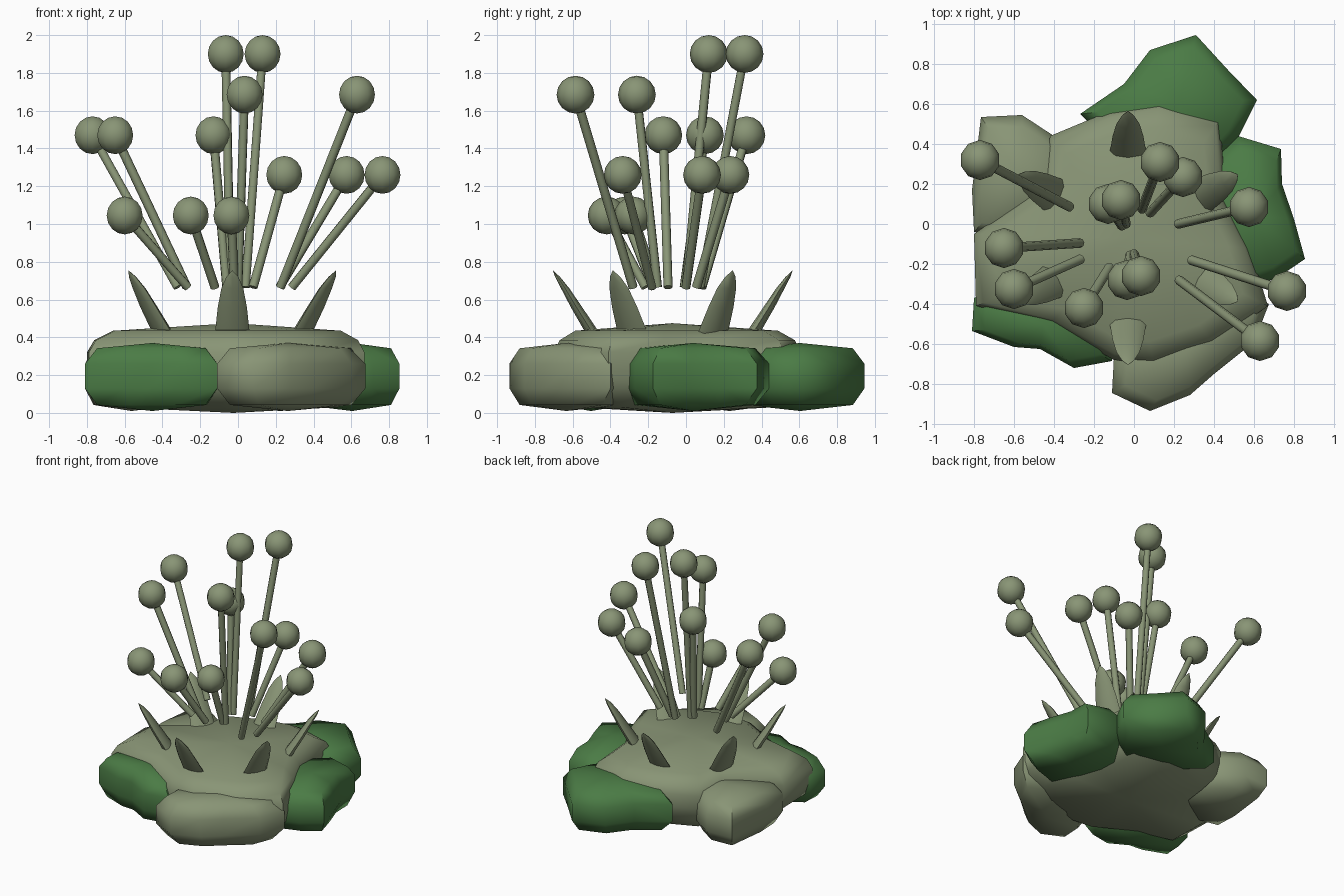
import bpy, bmesh, math
from mathutils import Vector

if "Cube" in bpy.data.objects:
    bpy.data.objects.remove(bpy.data.objects["Cube"])


def material(name, rgb):
    m = bpy.data.materials.new(name)
    m.diffuse_color = (*rgb, 1)
    m.use_nodes = True
    m.node_tree.nodes["Principled BSDF"].inputs["Base Color"].default_value = m.diffuse_color
    return m


OLIVE = material("olive", (0.25, 0.30, 0.18))
GREEN = material("green", (0.07, 0.20, 0.06))


def finish(name, bm, mat, angle=60):
    bmesh.ops.recalc_face_normals(bm, faces=bm.faces)
    me = bpy.data.meshes.new(name)
    bm.to_mesh(me)
    bm.free()
    me.materials.append(mat)
    ob = bpy.data.objects.new(name, me)
    bpy.context.collection.objects.link(ob)
    bpy.ops.object.select_all(action='DESELECT')
    ob.select_set(True)
    bpy.context.view_layer.objects.active = ob
    bpy.ops.object.shade_smooth_by_angle(angle=math.radians(angle))
    return ob


def loft(bm, rings, low, high):
    """Skin a stack of rings, closed with a pole at each end."""
    loops = [[bm.verts.new(p) for p in r] for r in rings]
    n = len(loops[0])
    for a, b in zip(loops, loops[1:]):
        for i in range(n):
            j = (i + 1) % n
            bm.faces.new((a[i], a[j], b[j], b[i]))
    for pole, ring in ((low, loops[0]), (high, loops[-1])):
        v = bm.verts.new(pole)
        for i in range(n):
            bm.faces.new((v, ring[i], ring[(i + 1) % n]))


def pad(name, outline, profile, z_low, z_high, mat):
    """Puffy slab: a plan outline scaled through a height profile."""
    cx = sum(p[0] for p in outline) / len(outline)
    cy = sum(p[1] for p in outline) / len(outline)
    rings = [[(cx + (x - cx) * s, cy + (y - cy) * s, z) for x, y in outline]
             for z, s in profile]
    bm = bmesh.new()
    loft(bm, rings, (cx, cy, z_low), (cx, cy, z_high))
    finish(name, bm, mat)


# Central cushion
pad("central_cushion",
    [(-.80, -.05), (-.79, -.41), (-.42, -.50), (-.10, -.68), (.10, -.70), (.40, -.60),
     (.67, -.41), (.58, -.12), (.46, .12), (.43, .52), (.13, .61), (-.12, .565),
     (-.42, .44), (-.45, .20)],
    [(.03, .80), (.13, .97), (.22, 1), (.32, 1), (.385, .95), (.435, .82)], 0, .475, OLIVE)

# Lobes around the cushion
LOBE = [(.042, .82), (.13, 1), (.26, 1), (.342, .82)]
lobes = {
    "back_lobe": (GREEN, [(-.27, .55), (-.05, .70), (.08, .87), (.31, .945), (.47, .77),
                          (.615, .62), (.52, .43), (.35, .25), (.0, .30)]),
    "right_lobe": (GREEN, [(.52, .44), (.735, .375), (.74, .20), (.80, .025), (.855, -.175),
                           (.715, -.27), (.5, -.34), (.28, -.15), (.30, .25)]),
    "front_left_lobe": (GREEN, [(-.80, -.37), (-.81, -.535), (-.60, -.615), (-.47, -.625),
                                (-.30, -.72), (-.11, -.685), (-.10, -.45), (-.30, -.28),
                                (-.6, -.26)]),
    "back_left_lobe": (OLIVE, [(-.765, .535), (-.56, .545), (-.40, .44), (-.25, .25),
                               (-.32, .02), (-.60, -.08), (-.80, -.04), (-.81, .17)]),
    "front_lobe": (OLIVE, [(-.10, -.66), (-.11, -.845), (.08, -.935), (.28, -.855),
                           (.40, -.75), (.60, -.59), (.675, -.40), (.45, -.28), (.10, -.38)]),
}
for name, (mat, outline) in lobes.items():
    pad(name, outline, LOBE, .01, .37, mat)

# Six flattened spikes leaning outward
for k in range(6):
    a = math.radians(90 + 60 * k)
    out, side = Vector((math.cos(a), math.sin(a), 0)), Vector((-math.sin(a), math.cos(a), 0))
    base = Vector((-.03, -.07, 0))
    rings = []
    for z, r, w, t in ((.34, .37, .095, .04), (.44, .435, .09, .036), (.56, .51, .077, .03),
                       (.66, .57, .058, .022), (.72, .61, .032, .013)):
        c = base + out * r + Vector((0, 0, z))
        rings.append([c + side * w * math.cos(i * math.pi / 4) + out * t * math.sin(i * math.pi / 4)
                      for i in range(8)])
    bm = bmesh.new()
    loft(bm, rings, base + out * .35 + Vector((0, 0, .3)), base + out * .635 + Vector((0, 0, .755)))
    finish(f"spike_{k + 1}", bm, OLIVE)

# Stalks with round heads: head x, y, z, foot x, y
STALKS = [
    (-.77, .32, 1.47, -.32, .085), (-.65, -.12, 1.47, -.27, -.095),
    (-.13, .10, 1.47, -.06, -.01), (-.065, .12, 1.90, -.04, .0),
    (.13, .31, 1.90, .04, .075), (.035, -.26, 1.685, .0, -.15),
    (.63, -.585, 1.685, .225, -.28), (.245, .235, 1.26, .08, .055),
    (.575, .085, 1.26, .22, .0), (.765, -.335, 1.26, .285, -.18),
    (-.60, -.325, 1.045, -.265, -.175), (-.25, -.42, 1.045, -.122, -.215),
    (-.035, -.28, 1.045, -.02, -.155)]
for k, (x, y, z, fx, fy) in enumerate(STALKS, 1):
    head, foot = Vector((x, y, z)), Vector((fx, fy, .665))
    axis = head - foot
    rot = axis.to_track_quat('Z', 'Y').to_matrix().to_4x4()
    bm = bmesh.new()
    bmesh.ops.create_cone(bm, cap_ends=True, segments=8, radius1=.024, radius2=.024,
                          depth=axis.length)
    rot.translation = (head + foot) / 2
    bm.transform(rot)
    finish(f"stalk_{k}", bm, OLIVE)
    bm = bmesh.new()
    bmesh.ops.create_uvsphere(bm, u_segments=10, v_segments=8, radius=.1)
    bmesh.ops.translate(bm, verts=bm.verts, vec=head)
    finish(f"stalk_head_{k}", bm, OLIVE)
